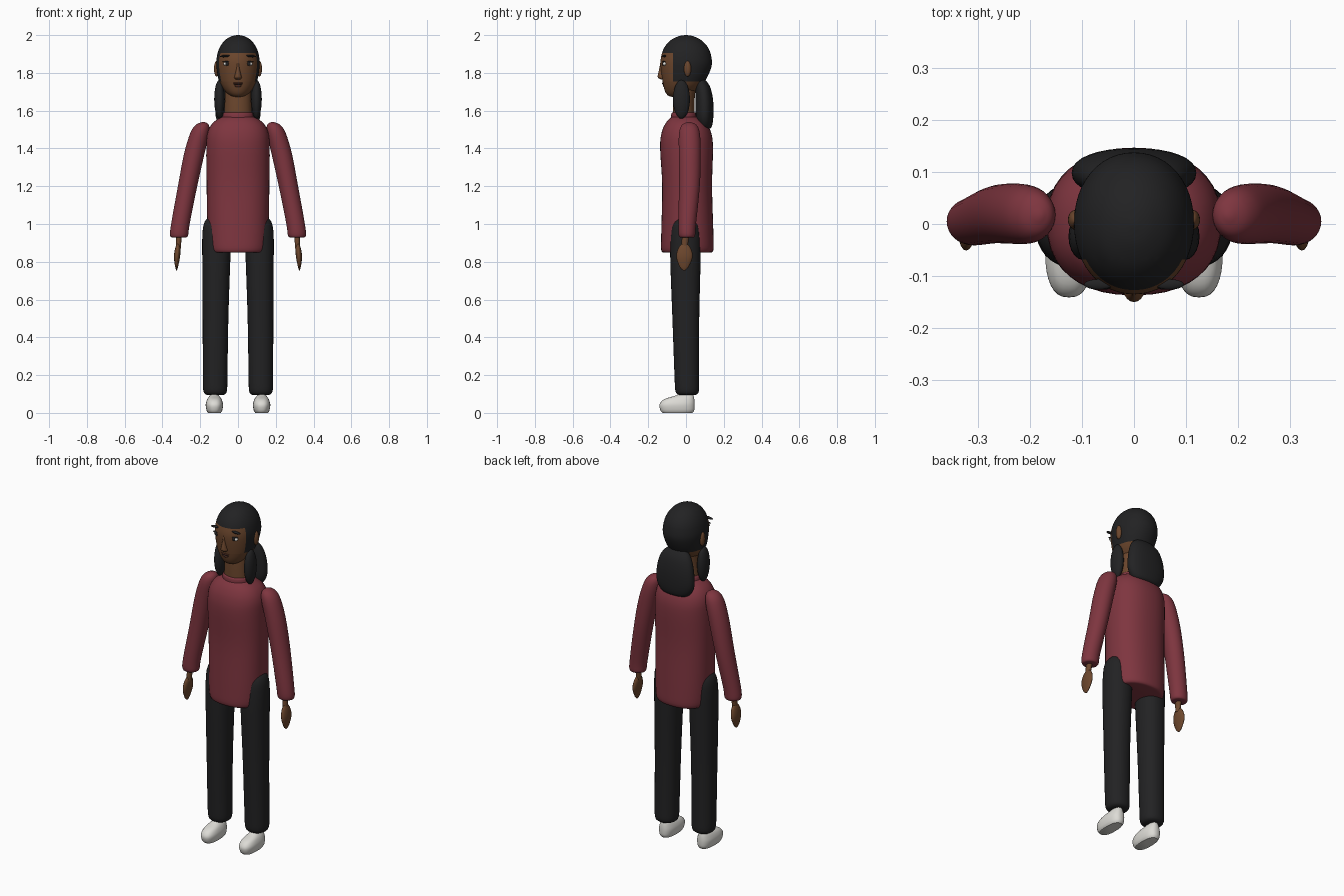
import bpy, bmesh, math
from mathutils import Vector

if "Cube" in bpy.data.objects:
    bpy.data.objects.remove(bpy.data.objects["Cube"])


def material(name, r, g, b):
    m = bpy.data.materials.new(name)
    m.use_nodes = True
    m.diffuse_color = (r, g, b, 1)
    node = m.node_tree.nodes["Principled BSDF"]
    node.inputs["Base Color"].default_value = (r, g, b, 1)
    node.inputs["Roughness"].default_value = 0.8
    return m


RED = material("dark red wool", 0.21, 0.036, 0.05)
BLACK = material("soft black", 0.016, 0.016, 0.017)
SKIN = material("brown skin", 0.15, 0.062, 0.026)
WHITE = material("off white", 0.72, 0.71, 0.67)
LIP = material("lip brown", 0.1, 0.032, 0.02)


def finish(name, bm, *mats):
    bmesh.ops.recalc_face_normals(bm, faces=bm.faces)
    mesh = bpy.data.meshes.new(name)
    bm.to_mesh(mesh)
    bm.free()
    obj = bpy.data.objects.new(name, mesh)
    bpy.context.collection.objects.link(obj)
    for m in mats:
        mesh.materials.append(m)
    bpy.ops.object.select_all(action="DESELECT")
    obj.select_set(True)
    bpy.context.view_layer.objects.active = obj
    bpy.ops.object.shade_smooth_by_angle(angle=math.radians(50))
    return obj


def smooth_rings(rings, steps=4):
    """Catmull-Rom interpolation between key rings."""
    out = []
    last = len(rings) - 1
    for i in range(last):
        a, b, c, d = (rings[max(0, min(last, i + k))] for k in (-1, 0, 1, 2))
        for s in range(steps):
            t = s / steps
            out.append([q + t / 2 * (r - p + t * (2 * p - 5 * q + 4 * r - u
                        + t * (3 * (q - r) + u - p))) for p, q, r, u in zip(a, b, c, d)])
    return out + [list(rings[-1])]


def loft_mesh(rings, power=2, sides=32, side=1):
    """Skin stacked rings of (x, y, z, radius x, radius y)."""
    bm = bmesh.new()
    loops = []
    for x, y, z, rx, ry in smooth_rings(rings):
        loop = []
        for k in range(sides):
            a = math.tau * k / sides
            c, s = math.cos(a), math.sin(a)
            px = math.copysign(abs(c) ** (2 / power), c) * rx
            py = math.copysign(abs(s) ** (2 / power), s) * ry
            loop.append(bm.verts.new((side * (x + px), y + py, z)))
        loops.append(loop)
    for lo, hi in zip(loops, loops[1:]):
        for k in range(sides):
            n = (k + 1) % sides
            bm.faces.new((lo[k], lo[n], hi[n], hi[k]))
    bm.faces.new(loops[0])
    bm.faces.new(loops[-1])
    return bm


def loft(name, mat, rings, **options):
    return finish(name, loft_mesh(rings, **options), mat)


def ellipsoid(name, mat, centre, radii, tilt=0):
    bm = bmesh.new()
    bmesh.ops.create_uvsphere(bm, u_segments=20, v_segments=12, radius=1)
    bmesh.ops.scale(bm, vec=radii, verts=bm.verts)
    obj = finish(name, bm, mat)
    obj.location = centre
    obj.rotation_euler.y = tilt
    return obj


# Sweater body and collar
loft("sweater", RED, [
    (0, .005, .848, .135, .12), (0, .007, .862, .155, .138), (0, .007, .95, .162, .138),
    (0, .006, 1.2, .166, .132), (0, .003, 1.4, .168, .14), (0, .002, 1.48, .162, .132),
    (0, 0, 1.53, .138, .11), (0, -.005, 1.56, .1, .08), (0, -.008, 1.568, .075, .06),
], power=2.3, sides=40)
loft("collar", RED, [
    (0, -.01, 1.54, .085, .07), (0, -.012, 1.58, .08, .066), (0, -.012, 1.59, .074, .06),
])
loft("neck", SKIN, [
    (0, -.012, 1.55, .073, .058), (0, -.012, 1.65, .07, .057), (0, -.005, 1.74, .07, .06),
])

# Head, cut along the hairline and coloured by region
HAIRLINE, TEMPLE, NAPE = 1.905, -.068, 1.755
head = loft_mesh([
    (0, -.05, 1.672, .012, .02), (0, -.045, 1.68, .04, .05), (0, -.03, 1.705, .07, .082),
    (0, -.012, 1.755, .1, .112), (0, 0, 1.83, .114, .134), (0, .001, 1.88, .113, .134),
    (0, .001, 1.93, .099, .118), (0, 0, 1.97, .072, .085), (0, 0, 1.993, .036, .042),
    (0, 0, 2.0, .005, .005),
], power=2.1, sides=48)
for point, normal in (((0, 0, HAIRLINE), (0, 0, 1)), ((0, TEMPLE, 0), (0, 1, 0)),
                      ((0, 0, NAPE), (0, 0, 1))):
    bmesh.ops.bisect_plane(head, geom=head.verts[:] + head.edges[:] + head.faces[:],
                           plane_co=point, plane_no=normal)
for f in head.faces:
    c = f.calc_center_median()
    f.material_index = int(c.z > HAIRLINE or (c.y > TEMPLE and c.z > NAPE))
finish("head", head, SKIN, BLACK)

# Hair hanging behind the neck
loft("back_hair", BLACK, [
    (0, .095, 1.5, .05, .02), (0, .098, 1.515, .09, .038), (0, .098, 1.57, .118, .047),
    (0, .097, 1.65, .115, .047), (0, .09, 1.72, .095, .04), (0, .08, 1.76, .06, .025),
    (0, .075, 1.775, .01, .005),
], power=2.2)

# Nose and mouth
loft("nose", SKIN, [
    (0, -.125, 1.765, .012, .008), (0, -.127, 1.775, .02, .021), (0, -.129, 1.79, .016, .02),
    (0, -.128, 1.83, .008, .012), (0, -.128, 1.87, .006, .006),
], sides=16)
ellipsoid("upper_lip", LIP, (0, -.113, 1.745), (.03, .014, .007))
ellipsoid("lower_lip", LIP, (0, -.108, 1.731), (.025, .015, .008))
ellipsoid("mouth_line", BLACK, (0, -.114, 1.738), (.025, .012, .002))

for label, side in (("left", 1), ("right", -1)):
    # Face details
    ellipsoid(label + "_eye", WHITE, (side * .057, -.113, 1.848), (.021, .011, .011))
    ellipsoid(label + "_iris", BLACK, (side * .057, -.12, 1.848), (.01, .006, .01))
    ellipsoid(label + "_eyelid", BLACK, (side * .058, -.116, 1.859), (.023, .01, .003))
    ellipsoid(label + "_eyebrow", BLACK, (side * .068, -.116, 1.889), (.028, .01, .006),
              side * math.radians(4))
    ellipsoid(label + "_ear", SKIN, (side * .113, .008, 1.822), (.014, .019, .042))
    ellipsoid(label + "_side_hair", BLACK, (side * .098, -.024, 1.66), (.028, .045, .103))

    # Sleeve, wrist and hand
    loft(label + "_sleeve", RED, [
        (.312, .005, .928, .03, .03), (.312, .005, .938, .047, .043),
        (.305, .006, 1.0, .049, .047), (.267, .018, 1.2, .051, .055),
        (.232, .02, 1.37, .054, .058), (.203, .018, 1.48, .05, .055),
        (.189, .017, 1.525, .034, .038), (.183, .016, 1.54, .006, .006),
    ], side=side)
    loft(label + "_wrist", SKIN, [
        (.315, -.008, .87, .013, .016), (.314, -.005, .91, .014, .018),
        (.312, 0, .95, .016, .02),
    ], sides=16, side=side)
    loft(label + "_hand", SKIN, [
        (.325, -.01, .755, .002, .006), (.325, -.01, .775, .008, .025),
        (.323, -.008, .825, .016, .043), (.319, -.008, .87, .014, .034),
        (.317, -.008, .9, .004, .01),
    ], sides=20, side=side)

    # Trouser leg and shoe
    loft(label + "_trouser_leg", BLACK, [
        (.121, .006, .095, .045, .045), (.121, .006, .115, .062, .062),
        (.121, .004, .2, .065, .065), (.119, -.001, .5, .068, .071),
        (.115, -.003, .8, .074, .08), (.112, -.002, .93, .077, .08),
        (.111, -.001, 1.0, .07, .072), (.112, 0, 1.035, .045, .048),
        (.113, 0, 1.045, .008, .008),
    ], power=2.2, side=side)
    loft(label + "_shoe", WHITE, [
        (.125, -.045, 0, .034, .08), (.125, -.046, .015, .042, .09),
        (.125, -.047, .045, .046, .093), (.125, -.036, .072, .038, .08),
        (.125, -.01, .09, .026, .05), (.125, 0, .1, .018, .036),
    ], power=2.5, side=side)
